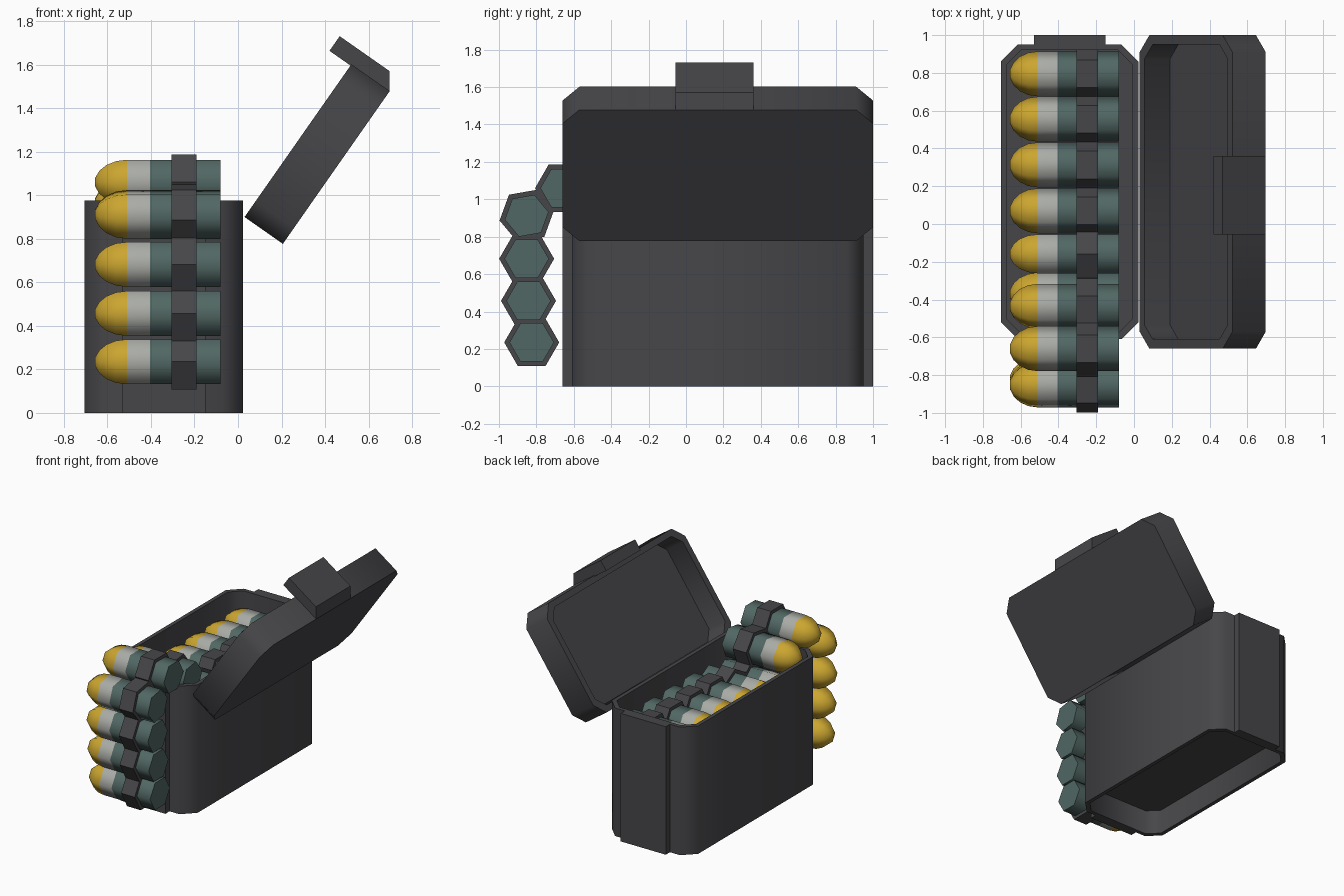
import bpy, bmesh, math
from mathutils import Vector

if "Cube" in bpy.data.objects:
    bpy.data.objects.remove(bpy.data.objects["Cube"])


def material(name, rgb):
    m = bpy.data.materials.new(name)
    m.diffuse_color = (*rgb, 1)
    m.use_nodes = True
    m.node_tree.nodes["Principled BSDF"].inputs["Base Color"].default_value = m.diffuse_color
    return m


STEEL = material("dark_steel", (0.062, 0.060, 0.066))
GREEN = material("casing_green", (0.082, 0.136, 0.126))
GREY = material("band_grey", (0.40, 0.41, 0.38))
GOLD = material("tip_gold", (0.60, 0.38, 0.03))


def loft(name, rings, mats, seg_mats=None, smooth=30):
    """Skin a list of equal-sized point rings and cap both ends."""
    bm = bmesh.new()
    loops = [[bm.verts.new(p) for p in r] for r in rings]
    n = len(loops[0])
    for k in range(len(loops) - 1):
        for i in range(n):
            j = (i + 1) % n
            f = bm.faces.new((loops[k][i], loops[k][j], loops[k + 1][j], loops[k + 1][i]))
            f.material_index = seg_mats[k] if seg_mats else 0
    bm.faces.new(loops[0][::-1]).material_index = seg_mats[0] if seg_mats else 0
    bm.faces.new(loops[-1]).material_index = seg_mats[-1] if seg_mats else 0
    bmesh.ops.recalc_face_normals(bm, faces=bm.faces)
    me = bpy.data.meshes.new(name)
    bm.to_mesh(me)
    bm.free()
    for m in mats:
        me.materials.append(m)
    me.shade_smooth()
    me.set_sharp_from_angle(angle=math.radians(smooth))
    ob = bpy.data.objects.new(name, me)
    bpy.context.collection.objects.link(ob)
    return ob


def octagon(x0, x1, y0, y1, c):
    """Rectangle with chamfered corners."""
    return [(x0 + c, y0), (x1 - c, y0), (x1, y0 + c), (x1, y1 - c),
            (x1 - c, y1), (x0 + c, y1), (x0, y1 - c), (x0, y0 + c)]


def at(pts, z):
    return [(x, y, z) for x, y in pts]


# Box: hollow chamfered shell with a raised floor, open underneath
TOP = 0.975
outer = octagon(-0.705, 0.023, -0.61, 0.95, 0.09)
inner = octagon(-0.675, -0.007, -0.58, 0.92, 0.078)
loft("ammunition_box", [at(inner, 0.19), at(inner, 0), at(outer, 0), at(outer, TOP),
                        at(inner, TOP), at(inner, 0.21)], [STEEL], smooth=50)

# Raised end plates on the front and back walls
for name, y0, y1 in (("front_plate", -0.66, -0.605), ("back_plate", 0.945, 1.0)):
    rect = [(-0.53, y0), (-0.15, y0), (-0.15, y1), (-0.53, y1)]
    loft(name, [at(rect, 0), at(rect, TOP)], [STEEL])

# Lid frame: a runs away from the hinge, t runs from open side to outer face
A, T = Vector((0.573, 0, 0.819)), Vector((0.819, 0, -0.573))
O = Vector((0.03, 0, 0.90))


def lid_point(a, y, t):
    return O + A * a + T * t + Vector((0, y, 0))


def lid_ring(pts, t):
    return [lid_point(a, y, t) for a, y in pts]


lid_out = octagon(0, 0.857, -0.66, 1.0, 0.09)
lid_in = octagon(0.045, 0.812, -0.61, 0.95, 0.075)
loft("lid", [lid_ring(lid_out, 0.215), lid_ring(lid_out, 0), lid_ring(lid_in, 0),
             lid_ring(lid_in, 0.165)], [STEEL], smooth=50)

# Latch on the free end of the lid
latch = [(0.85, -0.118), (0.932, -0.118), (0.932, 0.16), (0.857, 0.215), (0.85, 0.215)]
loft("latch", [[lid_point(a, y, t) for a, t in latch] for y in (-0.055, 0.36)], [STEEL])


def hexagon(x, r, y, z, rot):
    return [(x, y + r * math.cos(rot + i * math.pi / 3), z + r * math.sin(rot + i * math.pi / 3))
            for i in range(6)]


# Belt of rounds: (y, z, rotation) from inside the box, over the lip and down the front
belt = [(0.795, 0.785, 0), (0.555, 0.785, 0), (0.313, 0.785, 0), (0.07, 0.785, 0),
        (-0.158, 0.765, 30), (-0.37, 0.735, 20), (-0.435, 0.965, 8), (-0.66, 1.06, 0),
        (-0.852, 0.912, 10), (-0.852, 0.682, 0), (-0.842, 0.457, 0), (-0.825, 0.235, 0)]
profile = [(-0.08, 0.119), (-0.405, 0.119), (-0.51, 0.119), (-0.56, 0.112),
           (-0.605, 0.091), (-0.637, 0.061), (-0.657, 0.022)]
for i, (y, z, deg) in enumerate(belt):
    rot = math.radians(deg)
    loft(f"round_{i + 1}", [hexagon(x, r, y, z, rot) for x, r in profile],
         [GREEN, GREY, GOLD], [0, 1, 2, 2, 2, 2], smooth=65)
    # Belt clip wrapped round the casing
    loft(f"belt_clip_{i + 1}", [hexagon(x, 0.147, y, z, rot) for x in (-0.305, -0.19)], [STEEL])
